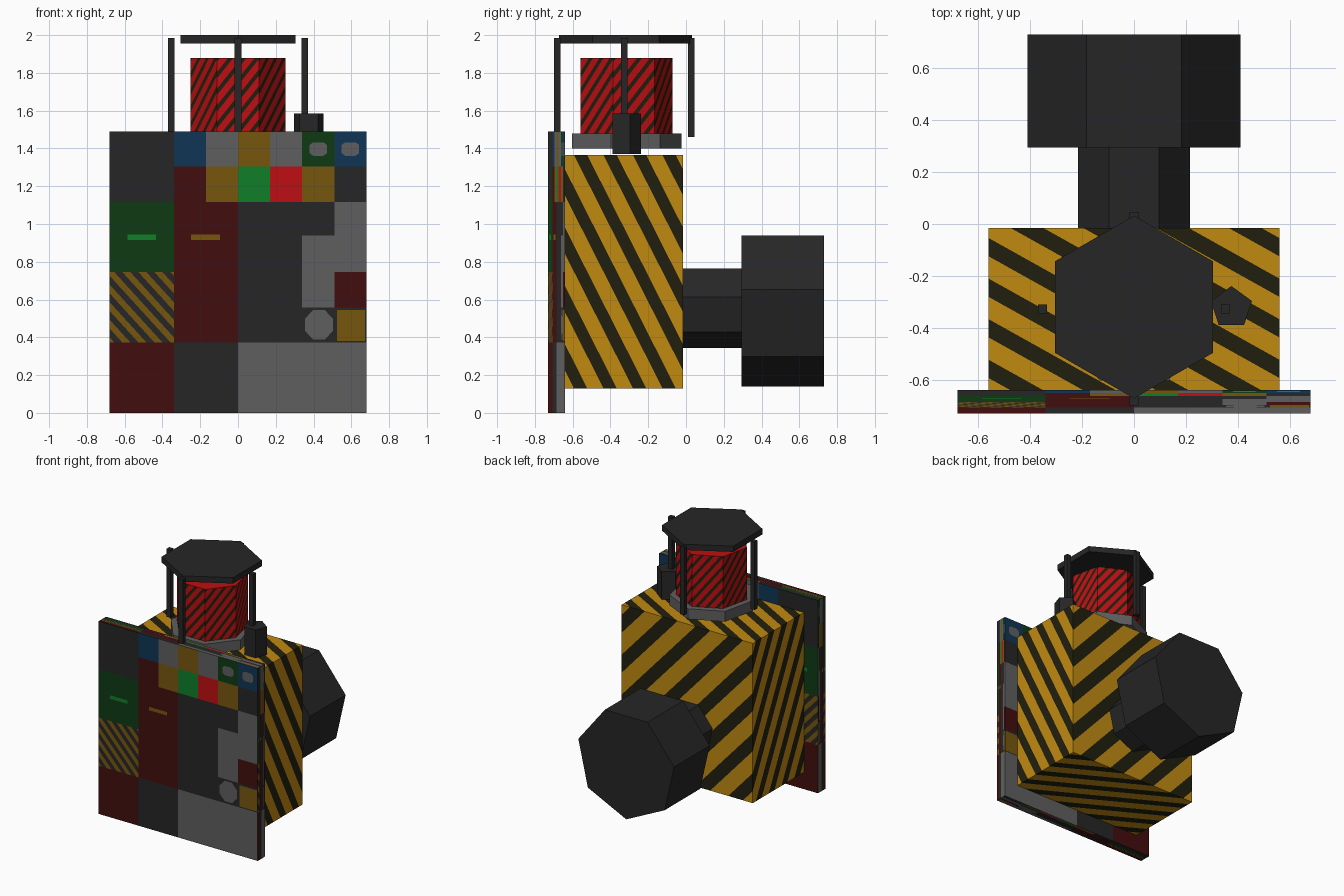
import bpy, bmesh, math
from mathutils import Vector

if "Cube" in bpy.data.objects:
    bpy.data.objects.remove(bpy.data.objects["Cube"])

# ---- colours (sRGB 0-255 turned into linear) ----
RGB = {"charcoal": (38, 38, 39), "steel": (95, 95, 95), "hazard_yellow": (193, 138, 17),
       "hazard_black": (33, 31, 15), "mustard": (118, 86, 13), "dark_red": (66, 13, 14),
       "bright_red": (190, 15, 18), "bright_green": (16, 126, 40),
       "dark_green": (14, 58, 20), "blue": (16, 53, 84)}


def lin(c):
    c /= 255
    return c / 12.92 if c < 0.04045 else ((c + 0.055) / 1.055) ** 2.4


NAMES = list(RGB)
MATS = {}
for n, c in RGB.items():
    MATS[n] = bpy.data.materials.new(n)
    MATS[n].diffuse_color = (*map(lin, c), 1)


def prism(name, sides, r, lo, hi, centre, mat, along_y=False):
    """Upright prism (first corner at +y), or lying along y (first corner down)."""
    m, d = (lo + hi) / 2, hi - lo
    loc = (centre[0], m, centre[1]) if along_y else (*centre, m)
    rot = (-math.pi / 2, 0, 0) if along_y else (0, 0, 0)
    bpy.ops.mesh.primitive_cylinder_add(vertices=sides, radius=r, depth=d, location=loc, rotation=rot)
    o = bpy.context.object
    o.name = name
    o.data.materials.append(MATS[mat])


def box(name, lo, hi, mat):
    bpy.ops.mesh.primitive_cube_add(size=1, location=[(a + b) / 2 for a, b in zip(lo, hi)])
    o = bpy.context.object
    o.name = name
    o.scale = [b - a for a, b in zip(lo, hi)]
    o.data.materials.append(MATS[mat])


# ---- cut patterns on a unit square ----
def stripe_cuts(a, b, period, f0, f1, region=(0, 0, 1, 1)):
    cuts = []
    for k in range(-10, 40):
        for f in (f0, f1):
            s = (k + f) * period
            cuts.append(((a * s / (a * a + b * b), b * s / (a * a + b * b)), (a, b), region))
    return cuts


def in_stripe(u, v, a, b, period, f0, f1):
    return f0 < ((a * u + b * v) / period) % 1 < f1


def tile(cuts, colour):
    bm = bmesh.new()
    bm.faces.new([bm.verts.new((u, v, 0)) for u, v in ((0, 0), (1, 0), (1, 1), (0, 1))])
    for co, no, (u0, v0, u1, v1) in cuts:
        geom = set()
        for f in bm.faces:
            c = f.calc_center_median()
            if u0 < c.x < u1 and v0 < c.y < v1:
                geom.update([f, *f.edges, *f.verts])
        if geom:
            bmesh.ops.bisect_plane(bm, geom=list(geom), dist=1e-6,
                                   plane_co=(*co, 0), plane_no=(*no, 0))
    out = []
    for f in bm.faces:
        c = f.calc_center_median()
        out.append(([(v.co.x, v.co.y) for v in f.verts], NAMES.index(colour(c.x, c.y))))
    bm.free()
    return out


def patchwork(name, pattern, patches, centre):
    """Lay the pattern on each (origin, du, dv) parallelogram, facing outward."""
    bm = bmesh.new()
    for o, du, dv in patches:
        o, du, dv = Vector(o), Vector(du), Vector(dv)
        out = du.cross(dv).dot(o + du / 2 + dv / 2 - Vector(centre)) > 0
        for poly, mi in pattern:
            f = bm.faces.new([bm.verts.new(o + du * u + dv * v)
                              for u, v in (poly if out else poly[::-1])])
            f.material_index = mi
    bmesh.ops.remove_doubles(bm, verts=bm.verts, dist=1e-5)
    me = bpy.data.meshes.new(name)
    bm.to_mesh(me)
    bm.free()
    for n in NAMES:
        me.materials.append(MATS[n])
    bpy.context.collection.objects.link(bpy.data.objects.new(name, me))


def block(name, pattern, lo, hi):
    """Box with the same pattern stretched over all six sides."""
    d = Vector(hi) - Vector(lo)
    X, Y, Z = Vector((d.x, 0, 0)), Vector((0, d.y, 0)), Vector((0, 0, d.z))
    lo = Vector(lo)
    patches = [(lo, X, Z), (lo + Y, X, Z), (lo, Y, Z), (lo + X, Y, Z), (lo, X, Y), (lo + Z, X, Y)]
    patchwork(name, pattern, patches, lo + d / 2)


# ---- striped body ----
HZ = (1, 1, 0.25, 0.3, 0.75)
block("striped_body", tile(stripe_cuts(*HZ), lambda u, v: "hazard_black" if in_stripe(u, v, *HZ)
                           else "hazard_yellow"), (-0.56, -0.64, 0.13), (0.56, -0.015, 1.365))

# ---- control panel: painted rectangles, later ones on top ----
RECTS = [
    (0, 0, .25, .25, "dark_red"), (0, .5, .25, .75, "dark_green"),
    (.07, .615, .18, .633, "bright_green"), (.25, .25, .5, .75, "dark_red"),
    (.317, .615, .43, .633, "mustard"), (.25, .75, .375, .875, "dark_red"),
    (.375, .75, .5, .875, "mustard"), (.25, .875, .375, 1, "blue"),
    (.375, .875, .5, 1, "steel"), (.5, 0, 1, .25, "steel"),
    (.75, .375, .875, .63, "steel"), (.875, .5, 1, .75, "steel"),
    (.875, .375, 1, .5, "dark_red"), (.885, .255, .995, .365, "mustard"),
    (.5, .75, .625, .875, "bright_green"), (.625, .75, .75, .875, "bright_red"),
    (.75, .75, .875, .875, "mustard"), (.5, .875, .625, 1, "mustard"),
    (.625, .875, .75, 1, "steel"), (.75, .875, .875, 1, "dark_green"),
    (.875, .875, 1, 1, "blue")]
ROUND = [(.815, .313, .054, .053, 1.41), (.8125, .9375, .034, .024, 1.6),
         (.9375, .9375, .034, .024, 1.6)]
PS = (1, 1, 0.0625, 0.3, 0.8)
STRIPED = (0, .25, .25, .5)
FULL = (0, 0, 1, 1)


def panel_colour(u, v):
    for cu, cv, ru, rv, lim in ROUND:
        du, dv = abs(u - cu) / ru, abs(v - cv) / rv
        if max(du, dv) < 1 and du + dv < lim:
            return "steel"
    if u < .25 and .25 < v < .5:
        return "charcoal" if in_stripe(u, v, *PS) else "mustard"
    col = "charcoal"
    for u0, v0, u1, v1, c in RECTS:
        if u0 < u < u1 and v0 < v < v1:
            col = c
    return col


us = {r[i] for r in RECTS for i in (0, 2)} - {0, 1}
vs = {r[i] for r in RECTS for i in (1, 3)} - {0, 1}
cuts = [((u, 0), (1, 0), FULL) for u in sorted(us)] + [((0, v), (0, 1), FULL) for v in sorted(vs)]
for cu, cv, ru, rv, lim in ROUND:
    for s in (-1, 1):
        cuts += [((cu + s * ru, 0), (1, 0), FULL), ((0, cv + s * rv), (0, 1), FULL)]
for cu, cv, ru, rv, lim in ROUND:
    sq = (cu - ru, cv - rv, cu + ru, cv + rv)
    for s in (-1, 1):
        for t in (-1, 1):
            cuts.append(((cu + s * ru * lim / 2, cv + t * rv * lim / 2), (s / ru, t / rv), sq))
cuts += stripe_cuts(*PS, region=STRIPED)
block("control_panel", tile(cuts, panel_colour), (-0.68, -0.73, 0), (0.68, -0.64, 1.49))

# ---- warning lamp: seven striped sides around a red core ----
C, R = (0, -0.328), 0.257
LS = (-0.7, 1, 0.22, 0.3, 0.68)
ring = [Vector((C[0] - R * math.sin(k * math.tau / 7), C[1] + R * math.cos(k * math.tau / 7), 1.48))
        for k in range(8)]
patchwork("lamp_stripes", tile(stripe_cuts(*LS), lambda u, v: "hazard_black" if in_stripe(u, v, *LS)
                               else "bright_red"),
          [(ring[k], ring[k + 1] - ring[k], (0, 0, 0.4)) for k in range(7)], (*C, 1.68))
prism("lamp_core", 7, R - 0.003, 1.475, 1.88, C, "bright_red")
prism("lamp_base", 7, 0.305, 1.40, 1.48, C, "steel")

# ---- lamp cage ----
prism("cage_roof", 6, 0.352, 1.955, 2.0, (0, -0.32), "charcoal")
for i, (x, y) in enumerate(((0.353, 0), (-0.353, 0), (0, 0.355), (0, -0.355))):
    y -= 0.327
    box(f"cage_post_{i + 1}", (x - 0.0175, y - 0.0175, 1.46), (x + 0.0175, y + 0.0175, 1.985), "charcoal")

# ---- side stub and rear barrel ----
prism("top_stub", 5, 0.083, 1.37, 1.585, (0.375, -0.322), "charcoal")
prism("rear_neck", 7, 0.221, -0.03, 0.31, (0, 0.565), "charcoal", True)
prism("rear_barrel", 7, 0.42, 0.295, 0.73, (0, 0.56), "charcoal", True)

for m in bpy.data.materials:
    if m.users and not m.is_grease_pencil:
        m.use_nodes = True
        m.node_tree.nodes["Principled BSDF"].inputs["Base Color"].default_value = m.diffuse_color
